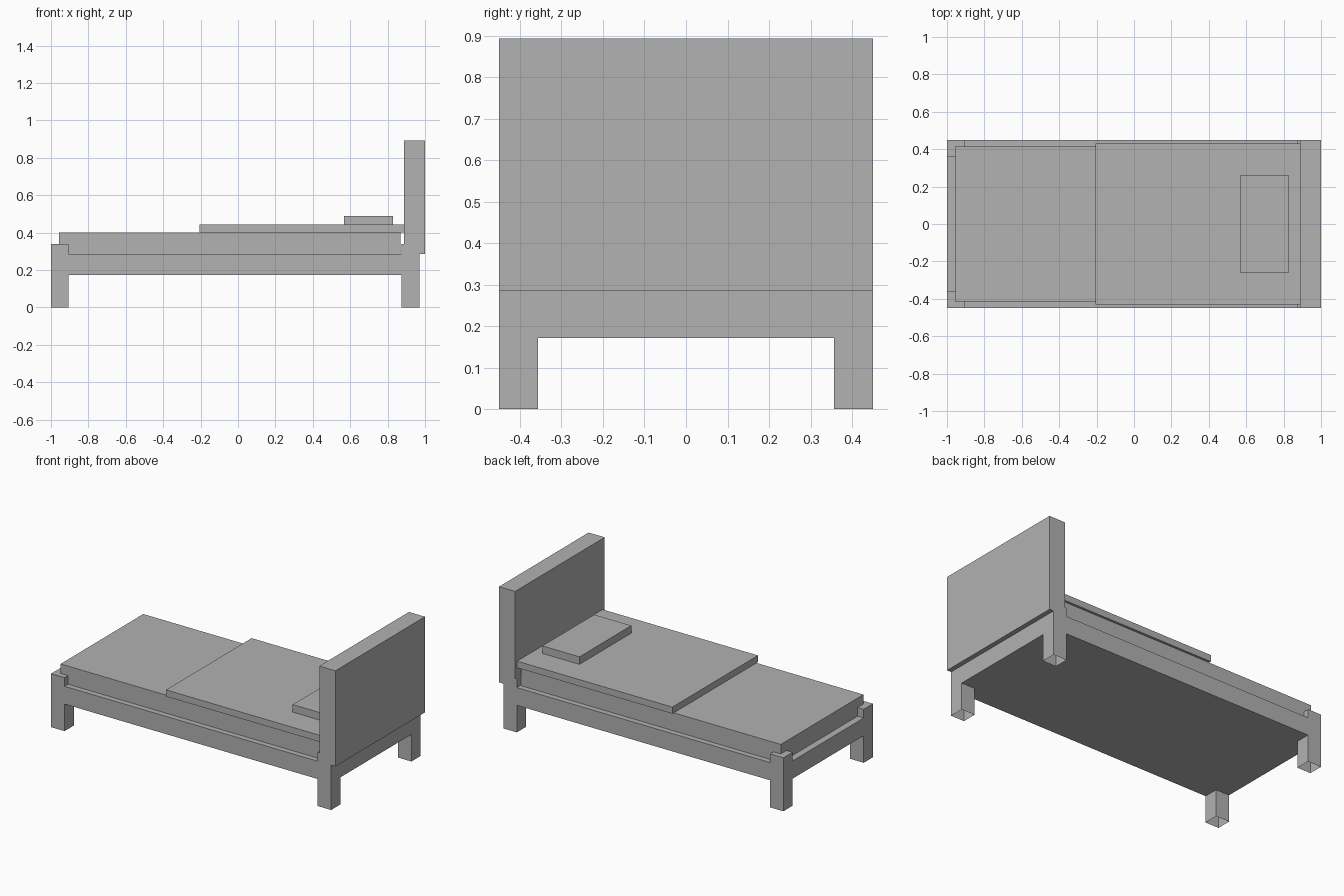
import bpy
import bmesh
from math import radians

cube = bpy.data.objects.get("Cube")
if cube:
    bpy.data.objects.remove(cube, do_unlink=True)

grey = bpy.data.materials.new("plain_grey")
grey.use_nodes = True
colour = (0.445, 0.445, 0.445, 1)
grey.diffuse_color = colour
for node in grey.node_tree.nodes:
    if node.type == 'BSDF_PRINCIPLED':
        node.inputs["Base Color"].default_value = colour


def add_object(name, bm):
    mesh = bpy.data.meshes.new(name)
    bm.to_mesh(mesh)
    bm.free()
    mesh.materials.append(grey)
    obj = bpy.data.objects.new(name, mesh)
    bpy.context.collection.objects.link(obj)
    return obj


def box(name, x, half_width, z):
    """Block spanning x and z ranges, symmetric in y."""
    bm = bmesh.new()
    bmesh.ops.create_cube(bm, size=1)
    for v in bm.verts:
        v.co = (x[v.co.x > 0], half_width if v.co.y > 0 else -half_width, z[v.co.z > 0])
    return add_object(name, bm)


def frame(name, xs, ys, zs):
    """One-piece slab whose corners extend up as posts and down as legs."""
    bm = bmesh.new()
    cells = {(i, j, k) for i in range(3) for j in range(3) for k in range(3)
             if k == 1 or (i != 1 and j != 1)}
    grid = (xs, ys, zs)
    for cell in cells:
        for axis in range(3):
            for side in (0, 1):
                near = list(cell)
                near[axis] += 2 * side - 1
                # Interior walls are skipped; leg ends stay open
                if tuple(near) in cells or near[2] < 0:
                    continue
                a, b = (axis + 1) % 3, (axis + 2) % 3
                corners = []
                for da, db in ((0, 0), (1, 0), (1, 1), (0, 1)):
                    p = list(cell)
                    p[axis] += side
                    p[a] += da
                    p[b] += db
                    corners.append(bm.verts.new([grid[n][p[n]] for n in range(3)]))
                bm.faces.new(corners if side else corners[::-1])
    bmesh.ops.remove_doubles(bm, verts=bm.verts[:], dist=0.0001)
    bmesh.ops.dissolve_limit(bm, angle_limit=radians(1), verts=bm.verts[:], edges=bm.edges[:])
    return add_object(name, bm)


# Frame with four corner legs
frame("bed_frame", (-1, -0.905, 0.875, 0.97), (-0.45, -0.357, 0.357, 0.45),
      (0, 0.172, 0.285, 0.34))

# Headboard and bedding
box("headboard", (0.887, 1), 0.45, (0.285, 0.893))
box("mattress", (-0.957, 0.87), 0.415, (0.285, 0.4))
box("blanket", (-0.205, 0.887), 0.43, (0.4, 0.442))
box("pillow", (0.567, 0.828), 0.26, (0.442, 0.49))
